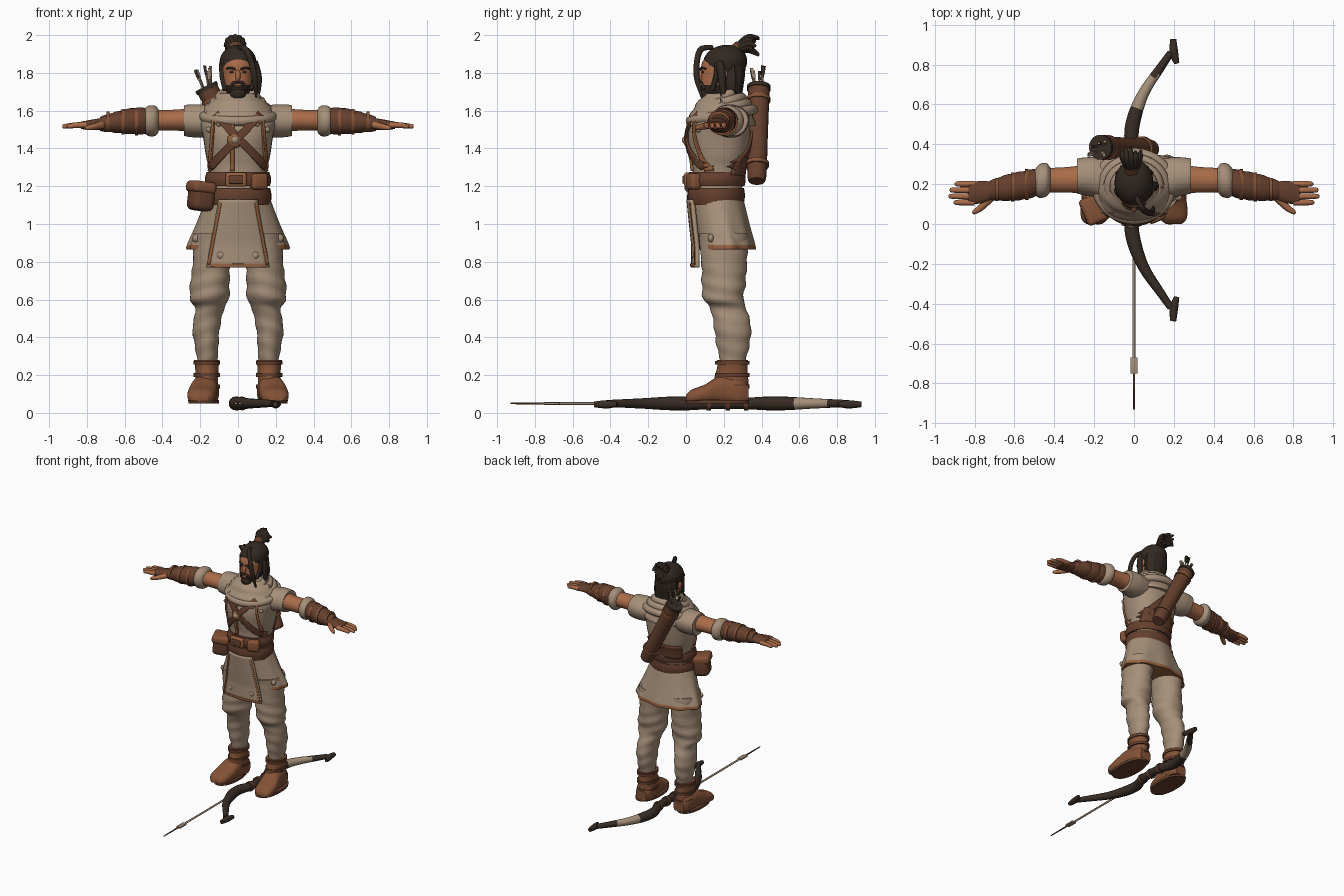
import bpy, bmesh, math, random
from math import sin, cos, pi
from mathutils import Vector, Matrix, Euler
from mathutils.bvhtree import BVHTree

random.seed(4)
default = bpy.data.objects.get("Cube")
if default:
    bpy.data.objects.remove(default)


def material(name, *rgb):
    m = bpy.data.materials.new(name)
    m.use_nodes = True
    m.diffuse_color = (*rgb, 1)
    m.node_tree.nodes["Principled BSDF"].inputs["Base Color"].default_value = (*rgb, 1)
    return m


CLOTH = material("tan cloth", .38, .275, .19)
LEATHER = material("brown leather", .13, .05, .026)
SKIN = material("tanned skin", .4, .15, .066)
TRIM = material("rust trim", .31, .12, .05)
BOOT = material("boot leather", .23, .085, .038)
HAIR = material("dark hair", .032, .021, .015)
WOOD = material("dark wood", .04, .026, .018)


def finish(name, mat, bm, mirror=False, thick=0, angle=45):
    """Turn a bmesh into a smooth shaded object and return it with its surface tree."""
    bmesh.ops.recalc_face_normals(bm, faces=bm.faces)
    tree = BVHTree.FromBMesh(bm)
    mesh = bpy.data.meshes.new(name)
    bm.to_mesh(mesh)
    bm.free()
    for p in mesh.polygons:
        p.use_smooth = True
    mesh.set_sharp_from_angle(angle=math.radians(angle))
    mesh.materials.append(mat)
    obj = bpy.data.objects.new(name, mesh)
    bpy.context.scene.collection.objects.link(obj)
    if thick:
        s = obj.modifiers.new("Thickness", "SOLIDIFY")
        s.thickness, s.offset = thick, 0
    if mirror:
        obj.modifiers.new("Mirror", "MIRROR").use_mirror_merge = False
    return obj, tree


def paint(obj, mat, rule):
    obj.data.materials.append(mat)
    for p in obj.data.polygons:
        if rule(p.center):
            p.material_index = len(obj.data.materials) - 1


def spline(rows, steps=5):
    """Smooth interpolation through rows of numbers."""
    rows = [Vector(r) for r in rows]
    ext = [rows[0]] + rows + [rows[-1]]
    out = []
    for p, q, r, s in zip(ext, ext[1:], ext[2:], ext[3:]):
        for k in range(steps):
            t = k / steps
            m, n = (r - p) / 2, (s - q) / 2
            out.append(q + m * t + (3 * (r - q) - 2 * m - n) * t * t + (2 * (q - r) + m + n) * t ** 3)
    return out + [rows[-1]]


def skin_rings(name, mat, rings, mirror):
    bm = bmesh.new()
    loops = [[bm.verts.new(p) for p in ring] for ring in rings]
    n = len(loops[0])
    for a, b in zip(loops, loops[1:]):
        for i in range(n):
            bm.faces.new((a[i], a[(i + 1) % n], b[(i + 1) % n], b[i]))
    bm.faces.new(loops[0])
    bm.faces.new(loops[-1])
    return finish(name, mat, bm, mirror)


PLACE = {"z": lambda t, a, b: (a, b, t), "x": lambda t, a, b: (t, a, b), "y": lambda t, a, b: (a, t, b)}


def loft(name, mat, axis, rows, mirror=False, wave=lambda a, t: 0, square=1, floor=-1, n=32):
    """Ellipse sections along an axis: position, two centres, two radii."""
    power = lambda v: math.copysign(abs(v) ** square, v)
    rings = []
    for t, c, d, r, s in spline(rows):
        ring = []
        for i in range(n):
            a = 2 * pi * i / n
            k = 1 + wave(a, t)
            x, y, z = PLACE[axis](t, c + r * k * power(cos(a)), d + s * k * power(sin(a)))
            ring.append((x, y, max(z, floor)))
        rings.append(ring)
    return skin_rings(name, mat, rings, mirror)


def tube(name, mat, rows, mirror=False, n=10):
    """Round tube along points with a radius each."""
    pts = spline(rows)
    side, rings = None, []
    for i, p in enumerate(pts):
        d = (pts[min(i + 1, len(pts) - 1)].xyz - pts[max(i - 1, 0)].xyz).normalized()
        side = d.orthogonal() if side is None else side - d * side.dot(d)
        side.normalize()
        up = d.cross(side)
        rings.append([p.xyz + p.w * (side * cos(2 * pi * j / n) + up * sin(2 * pi * j / n)) for j in range(n)])
    return skin_rings(name, mat, rings, mirror)


def ball(name, mat, centre, radii, mirror=False, turn=(0, 0, 0)):
    bm = bmesh.new()
    m = Matrix.LocRotScale(Vector(centre), Euler(turn), Vector(radii))
    bmesh.ops.create_uvsphere(bm, u_segments=24, v_segments=14, radius=1, matrix=m)
    return finish(name, mat, bm, mirror)


def block(name, mat, centre, size, turn=(0, 0, 0), bevel=.012, mirror=False):
    bm = bmesh.new()
    bmesh.ops.create_cube(bm, size=1, matrix=Matrix.LocRotScale(Vector(centre), Euler(turn), Vector(size)))
    bmesh.ops.bevel(bm, geom=bm.edges[:], offset=bevel, segments=3, affect="EDGES", profile=.5)
    return finish(name, mat, bm, mirror)


def hit(tree, x, z, side):
    return tree.ray_cast(Vector((x, side * 3, z)), Vector((0, -side, 0)))[0]


def ribbon(name, mat, tree, start, end, w0, w1=None, side=-1, lift=.006, thick=.014, mirror=False, cols=9):
    """Band laid over a surface between two (x, z) points."""
    a, b = Vector(start), Vector(end)
    across = Vector((-(b - a).y, (b - a).x)).normalized()
    last, rows, bm = [None] * cols, [], bmesh.new()
    for i in range(25):
        t = i / 24
        w = w0 + ((w0 if w1 is None else w1) - w0) * t
        row = []
        for j in range(cols):
            x, z = a.lerp(b, t) + across * w * (2 * j / (cols - 1) - 1)
            p = hit(tree, x, z, side)
            last[j] = p.y + side * lift if p else last[j]
            row.append(None if last[j] is None else bm.verts.new((x, last[j], z)))
        rows.append(row)
    for r, s in zip(rows, rows[1:]):
        for j in range(cols - 1):
            quad = (r[j], r[j + 1], s[j + 1], s[j])
            if None not in quad:
                bm.faces.new(quad)
    return finish(name, mat, bm, mirror, thick)


def stud(name, mat, tree, x, z, radii, mirror=True):
    p = hit(tree, x, z, -1)
    if p:
        ball(name, mat, p, radii, mirror)


# Legs and boots
folds = lambda a, t: .035 * sin(t * 75 + 2 * sin(a + 1)) + .02 * sin(3 * a + t * 20)
loft("trouser_leg", CLOTH, "z", [(.27, .163, .25, .052, .065), (.35, .165, .25, .062, .085), (.45, .168, .245, .072, .098),
     (.55, .152, .225, .076, .095), (.6, .152, .2, .102, .105), (.67, .148, .2, .105, .115), (.78, .14, .2, .1, .12),
     (.95, .125, .2, .115, .13)], True, folds)
loft("boot_shaft", BOOT, "z", [(.08, .165, .25, .062, .08), (.17, .165, .24, .06, .09), (.24, .165, .245, .062, .08),
     (.28, .165, .247, .068, .082)], True)
loft("boot_foot", BOOT, "y", [(0, .2, .075, .04, .02), (.03, .197, .085, .068, .038), (.1, .19, .1, .076, .05), (.18, .178, .12, .07, .075),
     (.28, .167, .11, .066, .08), (.33, .165, .1, .045, .05)], True, square=.8, floor=.062)
loft("boot_sole", LEATHER, "z", [(.05, .182, .165, .08, .165), (.068, .182, .165, .082, .168)], True, square=.9)
for h in (.14, .2, .265):
    loft("boot_strap", LEATHER, "z", [(h - .01, .165, .245, .07, .092), (h + .01, .165, .245, .07, .092)], True)

# Tunic skirt with a painted hem
flutes = lambda a, t: .035 * sin(9 * a) * max(0, 1.12 - t) * 4 * (sin(a) > -.3)
skirt, skirt_tree = loft("tunic_skirt", CLOTH, "z", [(.865, 0, .21, .265, .155), (.89, 0, .21, .265, .153), (1, 0, .19, .22, .145),
                         (1.15, 0, .165, .165, .135)], wave=flutes, n=54)
paint(skirt, TRIM, lambda c: c.z < .89)
tabard, tabard_tree = ribbon("front_panel", CLOTH, skirt_tree, (0, 1.13), (0, .77), .1, .165, lift=.02, thick=.02)
ribbon("panel_side_trim", TRIM, tabard_tree, (.092, 1.11), (.154, .785), .007, lift=.008, mirror=True)
ribbon("panel_hem", TRIM, tabard_tree, (-.15, .782), (.15, .782), .008, lift=.008)
for x, z, tree in ((.09, .835, tabard_tree), (.22, .925, skirt_tree)):
    stud("skirt_stud", CLOTH, tree, x, z, (.022, .016, .022))

# Torso and vest
torso, chest = loft("torso", CLOTH, "z", [(1.08, 0, .16, .155, .13), (1.28, 0, .17, .155, .135), (1.36, 0, .175, .17, .15),
                    (1.46, 0, .175, .185, .165), (1.55, 0, .185, .2, .155), (1.63, 0, .2, .15, .12), (1.68, 0, .2, .08, .09)], square=.85)
ribbon("vest_centre_trim", TRIM, chest, (-.03, 1.57), (-.03, 1.28), .011)
ribbon("vest_side_trim", TRIM, chest, (.13, 1.56), (.15, 1.28), .007, mirror=True)
for x, z in ((.1, 1.53), (.155, 1.5), (.12, 1.34)):
    stud("vest_stud", CLOTH, chest, x, z, (.015, .014, .015))
ribbon("chest_strap", LEATHER, chest, (.15, 1.3), (-.12, 1.58), .02, lift=.01)
ribbon("chest_strap", LEATHER, chest, (-.15, 1.3), (.12, 1.58), .02, lift=.012)
ribbon("back_strap", LEATHER, chest, (.15, 1.3), (-.13, 1.6), .022, side=1)
ribbon("back_wrap", LEATHER, chest, (-.14, 1.29), (.14, 1.31), .05, side=1)
stud("strap_ring", TRIM, chest, -.015, 1.445, (.042, .025, .042), False)
stud("strap_boss", CLOTH, chest, -.015, 1.445, (.026, .034, .026), False)

# Belts and pouches
loft("lower_belt", LEATHER, "z", [(1.1, 0, .16, .172, .145), (1.15, 0, .16, .178, .152), (1.19, 0, .16, .17, .147)])
loft("upper_belt", LEATHER, "z", [(1.2, 0, .16, .168, .15), (1.235, 0, .16, .176, .156), (1.275, 0, .165, .166, .15)])
block("buckle", TRIM, (-.01, .005, 1.235), (.11, .03, .075))
block("buckle_plate", LEATHER, (-.01, -.008, 1.235), (.075, .02, .045), bevel=.006)
block("large_pouch", LEATHER, (-.195, .08, 1.145), (.12, .13, .15), (0, .12, .4), .03)
block("large_pouch_flap", BOOT, (-.195, .075, 1.195), (.128, .14, .06), (0, .12, .4), .02)
block("small_pouch", BOOT, (.11, .04, 1.225), (.09, .06, .085), (0, 0, .4), .018)

# Cowl with stacked folds
loft("cowl_mantle", CLOTH, "z", [(1.52, 0, .2, .2, .165), (1.57, 0, .19, .205, .17), (1.63, 0, .19, .16, .14), (1.69, 0, .2, .1, .1)],
     wave=lambda a, t: .03 * sin(t * 90 + 2 * sin(a)))
for k in range(4):
    w, h = .185 - .03 * k, 1.575 + .032 * k
    loop = [(w * cos(a), .19 + (w - .02) * sin(a), h + .03 * sin(a), .027) for a in [2 * pi * i / 16 for i in range(17)]]
    tube("cowl_fold", CLOTH, loop)

# Arms
loft("sleeve", CLOTH, "x", [(.1, .21, 1.54, .11, .08), (.2, .235, 1.545, .1, .088), (.265, .24, 1.547, .092, .085),
     (.285, .24, 1.547, .088, .08)], True, lambda a, t: .02 * sin(4 * a))
loft("upper_arm", SKIN, "x", [(.2, .23, 1.55, .075, .07), (.32, .222, 1.55, .065, .056), (.45, .22, 1.548, .06, .055)], True)
loft("rolled_cuff", CLOTH, "x", [(.42, .222, 1.546, .06, .06), (.44, .222, 1.546, .084, .08), (.475, .215, 1.546, .084, .08),
     (.5, .21, 1.546, .06, .06)], True)
loft("bracer", LEATHER, "x", [(.46, .215, 1.545, .066, .068), (.55, .195, 1.545, .072, .07), (.65, .18, 1.538, .064, .055),
     (.73, .168, 1.53, .046, .038)], True, lambda a, t: .03 * sin(t * 100))
for x, y, r in ((.53, .198, .077), (.6, .186, .072), (.68, .174, .058)):
    loft("bracer_band", BOOT, "x", [(x, y, 1.541, r, r * .95), (x + .016, y, 1.541, r, r * .95)], True)
loft("glove", LEATHER, "x", [(.7, .168, 1.53, .045, .035), (.76, .16, 1.527, .055, .028), (.83, .155, 1.522, .058, .02)], True)
for k in range(4):
    y = .108 + .031 * k
    tip = (.905, .93, .925, .9)[k]
    tube("finger", SKIN, [(.8, y, 1.524, .016), (.86, y, 1.523, .015), (tip - .01, y, 1.517, .012), (tip, y, 1.516, .005)], True)
tube("thumb", SKIN, [(.72, .13, 1.525, .02), (.765, .085, 1.515, .017), (.8, .06, 1.508, .012), (.81, .054, 1.506, .005)], True)

# Head, face and beard
head, face = loft("head", SKIN, "z", [(1.6, 0, .2, .055, .06), (1.67, 0, .165, .045, .065), (1.71, 0, .165, .066, .085),
                  (1.78, 0, .18, .08, .1), (1.86, 0, .19, .083, .103), (1.93, 0, .2, .04, .05)])
paint(head, HAIR, lambda c: c.z < 1.735 and c.y < .2)
ball("nose", SKIN, (0, .08, 1.785), (.014, .022, .032), turn=(-.25, 0, 0))
ball("chin_beard", HAIR, (0, .108, 1.69), (.042, .036, .038))
stud("lips", SKIN, face, 0, 1.728, (.018, .012, .006), False)
stud("eye", HAIR, face, .033, 1.805, (.013, .005, .006))
tube("moustache", HAIR, [(0, .078, 1.752, .007), (.025, .086, 1.745, .009), (.042, .1, 1.715, .008)], True)
tube("eyebrow", HAIR, [(.014, .076, 1.819, .006), (.038, .083, 1.826, .006), (.06, .105, 1.822, .004)], True)
ball("ear", SKIN, (.086, .2, 1.79), (.012, .02, .032), True)

# Hair, loose lock and topknot
ball("hair_cap", HAIR, (0, .207, 1.855), (.098, .118, .093), turn=(.15, 0, 0))
loft("back_hair", HAIR, "z", [(1.66, .015, .255, .06, .035), (1.72, .01, .25, .085, .05), (1.8, 0, .245, .092, .065), (1.88, 0, .24, .08, .07)],
     wave=lambda a, t: .05 * sin(9 * a))
tube("sideburn", HAIR, [(.083, .17, 1.85, .018), (.082, .16, 1.78, .015), (.066, .14, 1.71, .015)], True)
tube("front_lock", HAIR, [(.01, .14, 1.935, .012), (.04, .08, 1.925, .016), (.07, .058, 1.86, .016), (.088, .058, 1.77, .016),
     (.098, .085, 1.67, .006)])
tube("side_lock", HAIR, [(.085, .18, 1.86, .02), (.105, .19, 1.77, .022), (.1, .2, 1.66, .012)])
tube("topknot_band", LEATHER, [(-.01, .26, 1.915, .036), (-.012, .29, 1.94, .036)])
for k in range(12):
    a = k * pi / 6
    x, z = .04 * cos(a), .04 * sin(a)
    tube("topknot_strand", HAIR, [(-.01 + x / 2, .275, 1.928 + z / 2, .014), (-.014 + x, .33, 1.955 + z * .8, .018),
         (-.018 + x * 1.3, .37 + .02 * sin(5 * k), 1.94 + z * 1.2, .007)])

# Quiver with arrows
foot, mouth = Vector((.075, .375, 1.25)), Vector((-.165, .385, 1.72))
at = lambda t, r: (*foot.lerp(mouth, t), r)
tube("quiver", LEATHER, [at(-.04, .03), at(0, .05), at(.5, .054), at(1, .058)], n=20)
for t in (.12, .85, .98):
    tube("quiver_band", BOOT if t < .9 else WOOD, [at(t, .063), at(t + .04, .063)], n=20)
for k in range(9):
    off = Vector((random.uniform(-.04, .04), random.uniform(-.035, .035), random.uniform(-.02, .02)))
    low, top = mouth + off * .7, mouth + off * 1.3 + Vector((-.025, 0, .1))
    tube("quiver_arrow", CLOTH, [(*low, .005), (*top, .005)], n=6)
    tube("quiver_fletching", (CLOTH, WOOD)[k % 2], [(*low.lerp(top, .55), .009), (*top, .011)], n=4)

# Bow lying on the ground, and its arrow
bow, _ = tube("bow", WOOD, [(.185, -.42, .05, .018), (.13, -.34, .05, .022), (.05, -.22, .05, .028), (0, -.09, .05, .036),
              (-.012, .02, .05, .036), (.02, .13, .05, .03), (.02, .31, .05, .03), (-.012, .42, .05, .036), (0, .53, .05, .036),
              (.05, .66, .05, .028), (.13, .78, .05, .022), (.185, .86, .05, .018)], n=14)
paint(bow, CLOTH, lambda c: .58 < c.y < .74 and c.x < .06 + (c.y - .6) * .5)
for mid, s in ((-.42, -1), (.86, 1)):
    tube("bow_tip", WOOD, [(.215, mid - s * .055, .045, .013), (.2, mid, .045, .022), (.197, mid + s * .068, .045, .015)])
for y in (.12, .22, .32):
    tube("bow_grip_wrap", LEATHER, [(.02, y - .012, .05, .037), (.02, y + .012, .05, .037)], n=14)
tube("arrow_shaft", CLOTH, [(0, .1, .05, .007), (0, -.75, .05, .007)])
tube("arrow_end", LEATHER, [(0, -.74, .05, .006), (0, -.93, .05, .004)])
block("arrow_fletching", CLOTH, (0, -.71, .05), (.036, .08, .012), bevel=.003)
